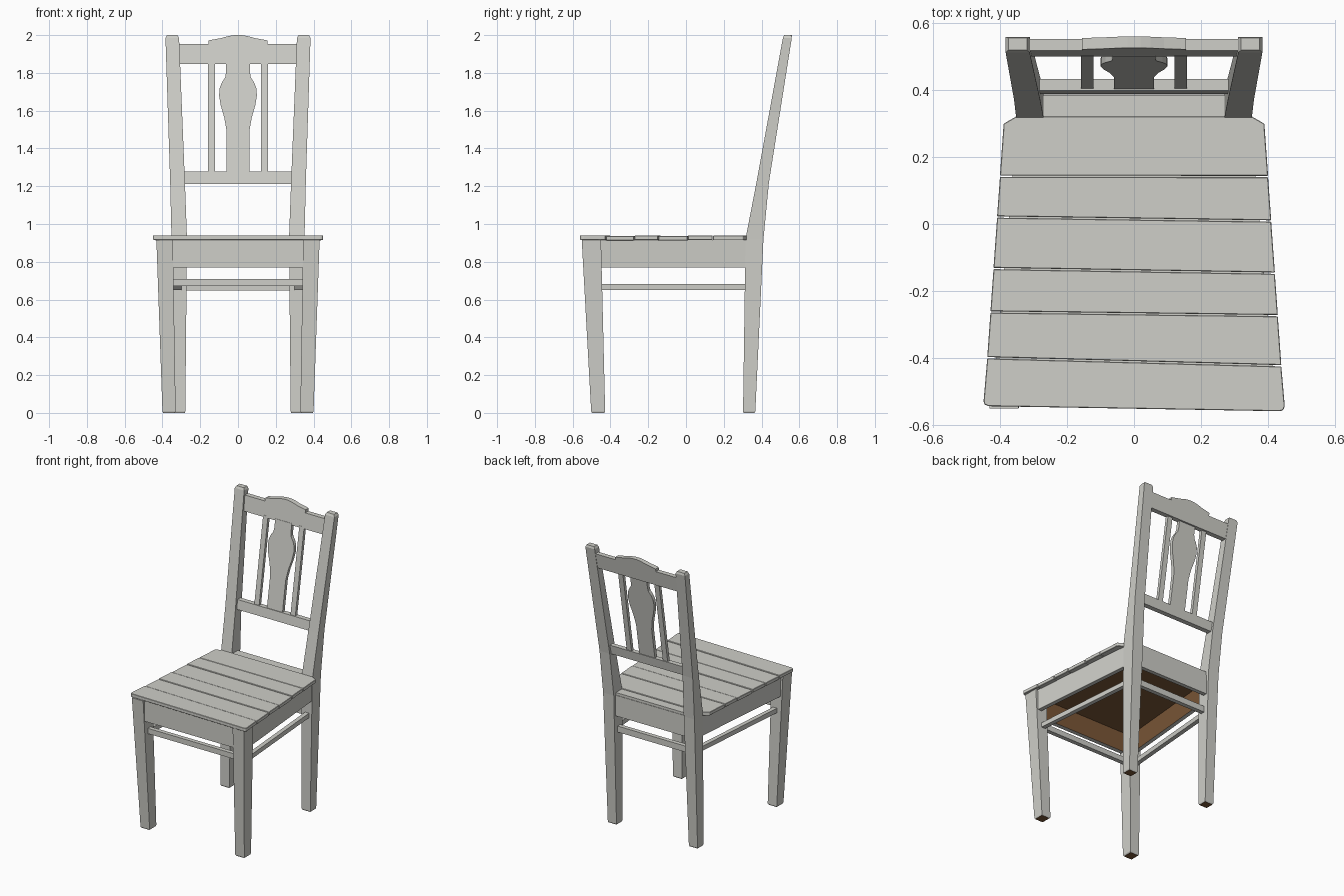
import bpy, bmesh
from mathutils import Vector

if "Cube" in bpy.data.objects:
    bpy.data.objects.remove(bpy.data.objects["Cube"])


def material(name, rgb):
    m = bpy.data.materials.new(name)
    m.diffuse_color = (*rgb, 1)
    m.use_nodes = True
    m.node_tree.nodes["Principled BSDF"].inputs["Base Color"].default_value = m.diffuse_color
    return m


PAINT = material("pale grey paint", (0.62, 0.62, 0.58))
WOOD = material("brown bare wood", (0.2, 0.095, 0.038))


def loft(name, rings, mirror=False, bare=None, bevel=0):
    """Skin closed rings of 3D points; faces looking along `bare` are bare wood."""
    bm = bmesh.new()
    vs = [[bm.verts.new(p) for p in r] for r in rings]
    n = len(rings[0])
    for a, b in zip(vs, vs[1:]):
        for i in range(n):
            j = (i + 1) % n
            bm.faces.new((a[i], a[j], b[j], b[i]))
    bm.faces.new(vs[0])
    bm.faces.new(vs[-1])
    bmesh.ops.recalc_face_normals(bm, faces=bm.faces)
    if bevel:
        bmesh.ops.bevel(bm, geom=bm.edges[:], offset=bevel, segments=1, affect='EDGES')
    bm.normal_update()
    if bare:
        for f in bm.faces:
            if f.normal.dot(Vector(bare)) > 0.9:
                f.material_index = 1
    me = bpy.data.meshes.new(name)
    bm.to_mesh(me)
    bm.free()
    me.materials.append(PAINT)
    me.materials.append(WOOD)
    ob = bpy.data.objects.new(name, me)
    bpy.context.collection.objects.link(ob)
    if mirror:
        ob.modifiers.new("mirror", 'MIRROR').use_mirror_merge = False
    return ob


def rect(z, x0, x1, y0, y1):
    return [(x0, y0, z), (x1, y0, z), (x1, y1, z), (x0, y1, z)]


def box(name, x0, x1, y0, y1, z0, z1, **kw):
    return loft(name, [rect(z0, x0, x1, y0, y1), rect(z1, x0, x1, y0, y1)], **kw)


def side_bar(name, y0, x0, y1, x1, w, z0, z1, **kw):
    """Bar running front to back; x0 and x1 are its outer edges at each end."""
    ring = lambda x, y: [(x - w, y, z0), (x, y, z0), (x, y, z1), (x - w, y, z1)]
    return loft(name, [ring(x0, y0), ring(x1, y1)], mirror=True, **kw)


def leaning(name, outline, thick, shift=0, **kw):
    """Extrude an x-z outline, sheared to follow the lean of the backrest."""
    ring = lambda d: [(x, 0.41 + 0.167 * (z - 1.24) + d + shift, z) for x, z in outline]
    return loft(name, [ring(-thick / 2), ring(thick / 2)], **kw)


# tapered front legs
loft("front_leg", [rect(0, 0.335, 0.397, -0.498, -0.432),
                   rect(0.008, 0.33, 0.4, -0.502, -0.428),
                   rect(0.916, 0.345, 0.432, -0.552, -0.45)],
     mirror=True, bare=(0, 0, -1))

# back legs running up into the leaning posts
loft("back_leg_and_post", [rect(0, 0.282, 0.343, 0.305, 0.363),
                           rect(0.008, 0.279, 0.346, 0.302, 0.367),
                           rect(0.92, 0.27, 0.352, 0.315, 0.41),
                           rect(1.22, 0.281, 0.359, 0.373, 0.439),
                           rect(1.985, 0.312, 0.384, 0.513, 0.56),
                           rect(2.0, 0.32, 0.376, 0.52, 0.556)],
     mirror=True, bare=(0, 0, -1))

# seat planks with slightly uneven joints: y at the left end, y at the right end
joints = [(-0.545, -0.56), (-0.4, -0.424), (-0.263, -0.274),
          (-0.133, -0.147), (0.021, 0.009), (0.143, 0.142), (0.32, 0.32)]


def half_width(y):
    return 0.39 + (0.3 - y) * 0.07


for i, ((fl, fr), (bl, br)) in enumerate(zip(joints, joints[1:])):
    g = 0.002
    front = [(-half_width(fl), fl + g), (half_width(fr), fr + g)]
    back = [(half_width(br), br - g), (-half_width(bl), bl - g)]
    if i == 0:  # rounded front corners
        front = [(-0.45, -0.53), (-0.447, -0.54), (-0.435, -0.545),
                 (0.437, -0.56), (0.447, -0.556), (0.451, -0.545)]
    if i == 5:  # clipped corners beside the posts
        back = [(0.39, 0.3), (0.352, 0.322), (-0.352, 0.322), (-0.39, 0.3)]
    dz = (0.002, -0.001, 0.001, -0.002, 0.001, 0)[i]
    outline = front + back
    loft("seat_plank", [[(x, y, 0.914 + dz) for x, y in outline],
                        [(x, y, 0.938 + dz) for x, y in outline]], bevel=0.002)
box("seat_tail", -0.275, 0.275, 0.318, 0.385, 0.905, 0.932)

# bare underside of the seat, inside the aprons
under = [(-0.4, -0.51), (0.4, -0.51), (0.33, 0.37), (-0.33, 0.37)]
loft("seat_underside", [[(x, y, z) for x, y in under] for z in (0.906, 0.913)],
     bare=(0, 0, -1))

# aprons under the seat, bare on the inside
box("front_apron", -0.36, 0.36, -0.538, -0.508, 0.77, 0.914, bare=(0, 1, 0))
box("back_apron", -0.29, 0.29, 0.36, 0.388, 0.77, 0.914, bare=(0, -1, 0))
side_bar("side_apron", -0.47, 0.418, 0.34, 0.346, 0.028, 0.77, 0.914, bare=(-1, 0, 0))

# stretchers between the legs
box("front_stretcher", -0.36, 0.36, -0.505, -0.475, 0.672, 0.709)
box("back_stretcher", -0.29, 0.29, 0.335, 0.365, 0.648, 0.69)
side_bar("side_stretcher", -0.47, 0.392, 0.34, 0.327, 0.03, 0.65, 0.682)

# backrest rails
leaning("lower_back_rail", [(-0.29, 1.213), (0.29, 1.213), (0.29, 1.277), (-0.29, 1.277)], 0.034)
crest = [(0.155, 1.952), (0.155, 1.972), (0.09, 1.984), (0.05, 1.995), (0.02, 2.0)]
leaning("top_rail", [(-0.325, 1.848), (0.325, 1.848), (0.325, 1.952)] + crest
        + [(-x, z) for x, z in reversed(crest)] + [(-0.325, 1.952)], 0.034, 0.007)

# slim slats and the vase-shaped centre splat
leaning("back_slat", [(0.121, 1.27), (0.158, 1.27), (0.158, 1.86), (0.121, 1.86)],
        0.022, mirror=True)
vase = [(0.06, 1.27), (0.06, 1.49), (0.072, 1.56), (0.092, 1.63), (0.1, 1.68),
        (0.097, 1.72), (0.085, 1.75), (0.068, 1.775), (0.064, 1.8), (0.064, 1.86)]
leaning("centre_splat", vase + [(-x, z) for x, z in reversed(vase)], 0.024)
